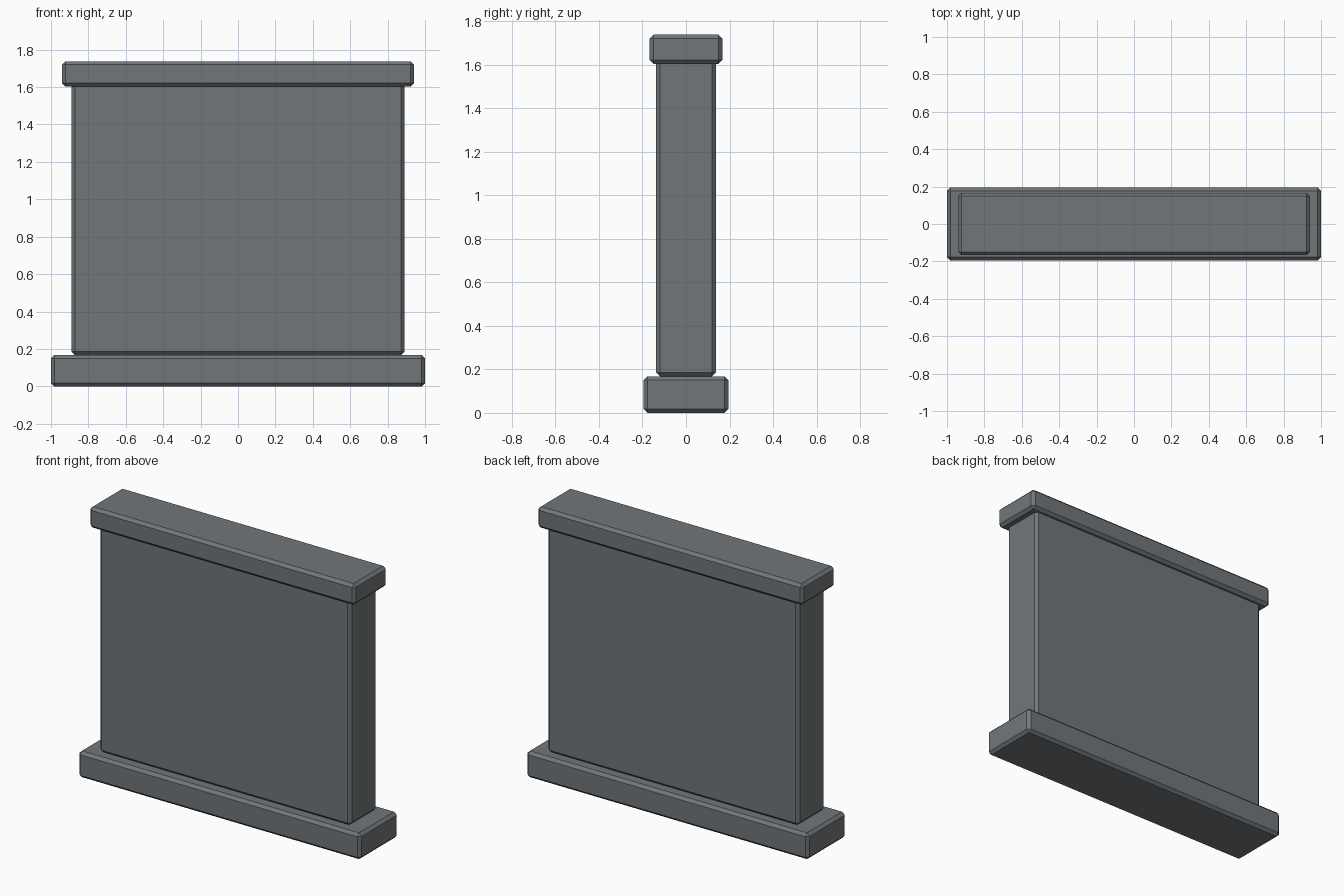
import bpy
import bmesh

if "Cube" in bpy.data.objects:
    bpy.data.objects.remove(bpy.data.objects["Cube"])

BEVEL = 0.018

stone = bpy.data.materials.new("slate grey")
stone.diffuse_color = (0.165, 0.183, 0.195, 1)
stone.use_nodes = True
stone.node_tree.nodes["Principled BSDF"].inputs["Base Color"].default_value = stone.diffuse_color


def chamfered_block(name, half_x, half_y, z0, z1):
    """Box with a single flat chamfer along every edge."""
    bm = bmesh.new()
    bmesh.ops.create_cube(bm, size=1)
    for v in bm.verts:
        v.co.x *= 2 * half_x
        v.co.y *= 2 * half_y
        v.co.z = z0 if v.co.z < 0 else z1
    bmesh.ops.bevel(bm, geom=bm.edges[:], offset=BEVEL, segments=1,
                    profile=0.5, affect='EDGES')
    mesh = bpy.data.meshes.new(name)
    bm.to_mesh(mesh)
    bm.free()
    mesh.materials.append(stone)
    obj = bpy.data.objects.new(name, mesh)
    bpy.context.collection.objects.link(obj)
    return obj


# Wide plinth, wall panel, and overhanging coping
chamfered_block("base_plinth", 1.0, 0.195, 0.0, 0.168)
chamfered_block("wall_panel", 0.89, 0.137, 0.168, 1.622)
chamfered_block("top_coping", 0.941, 0.167, 1.603, 1.738)
